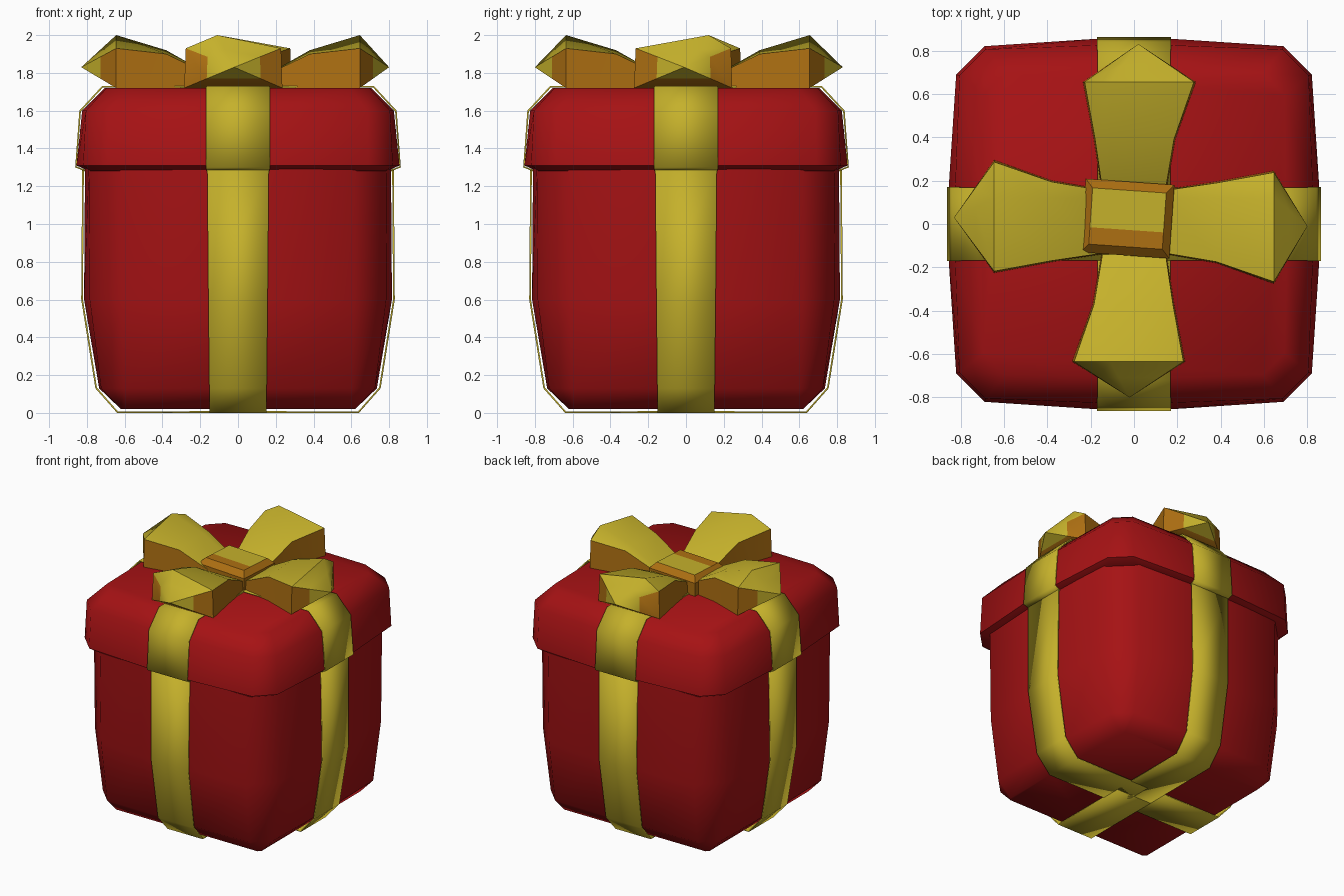
import bpy, bmesh, math
from mathutils import Matrix, Vector

if "Cube" in bpy.data.objects:
    bpy.data.objects.remove(bpy.data.objects["Cube"])


def material(name, rgb):
    m = bpy.data.materials.new(name)
    m.use_nodes = True
    m.diffuse_color = (*rgb, 1)
    m.node_tree.nodes["Principled BSDF"].inputs["Base Color"].default_value = (*rgb, 1)
    return m


RED = material("deep_red", (0.38, 0.006, 0.007))
YELLOW = material("ribbon_yellow", (0.56, 0.44, 0.024))
ORANGE = material("ribbon_orange", (0.42, 0.16, 0.006))


def finish(name, bm, mats, angle):
    bmesh.ops.recalc_face_normals(bm, faces=bm.faces)
    mesh = bpy.data.meshes.new(name)
    bm.to_mesh(mesh)
    bm.free()
    ob = bpy.data.objects.new(name, mesh)
    bpy.context.collection.objects.link(ob)
    for m in mats:
        mesh.materials.append(m)
    bpy.ops.object.select_all(action="DESELECT")
    ob.select_set(True)
    bpy.context.view_layer.objects.active = ob
    bpy.ops.object.shade_smooth_by_angle(angle=math.radians(angle))
    return ob


def bridge(bm, rings, close=True):
    """Join neighbouring rings of equal length with quads."""
    for a, b in zip(rings, rings[1:]):
        n = len(a)
        for i in range(n if close else n - 1):
            j = (i + 1) % n
            bm.faces.new((a[i], a[j], b[j], b[i]))


def shell(name, levels):
    """Chamfered square tub: each level is half width, chamfer, bulge, height."""
    bm = bmesh.new()
    rings = []
    for h, c, bulge, z in levels:
        side = [(h, c - h), (h + bulge, -0.16), (h + bulge, 0.16), (h, h - c)]
        rings.append([bm.verts.new(Matrix.Rotation(q * math.pi / 2, 3, "Z") @ Vector((x, y, z)))
                      for q in range(4) for x, y in side])
    bridge(bm, rings)
    bm.faces.new(rings[0])
    bm.faces.new(rings[-1])
    return finish(name, bm, [RED], 50)


# Box and lid
shell("box", [(0.62, 0.02, 0, 0.02), (0.725, 0.12, 0.01, 0.13),
              (0.785, 0.17, 0.03, 0.6), (0.79, 0.17, 0.02, 1.3)])
shell("lid", [(0.78, 0.13, 0.01, 1.28), (0.82, 0.13, 0.035, 1.31),
              (0.805, 0.12, 0.02, 1.6), (0.695, 0.1, 0.01, 1.72)])

# Ribbon strips: each point is reach, height, half width
BOX_PATH = [(0, 0, 0.15), (0.64, 0, 0.15), (0.755, 0.13, 0.152), (0.83, 0.6, 0.157), (0.825, 1.29, 0.163)]
LID_PATH = [(0.79, 1.27, 0.163), (0.862, 1.3, 0.17), (0.84, 1.6, 0.17), (0.72, 1.73, 0.168), (0, 1.73, 0.168)]


def strip(name, path, turn):
    bm = bmesh.new()
    rot = Matrix.Rotation(turn, 3, "Z")
    rows = [[bm.verts.new(rot @ Vector((u, v, z))) for v in (-w, w)] for u, z, w in path]
    bridge(bm, rows, close=False)
    ob = finish(name, bm, [YELLOW], 50)
    # make the sheet face outwards before thickening it inwards
    side = max(ob.data.polygons, key=lambda p: abs(p.normal.dot(rot @ Vector((1, 0, 0)))))
    if side.normal.dot(rot @ Vector((1, 0, 0))) < 0:
        ob.data.flip_normals()
    mod = ob.modifiers.new("thickness", "SOLIDIFY")
    mod.thickness = 0.009
    mod.offset = -1


def bow_loop(name, turn, lean, reach):
    """Puffed bow loop, flaring outwards to a pointed end."""
    bm = bmesh.new()
    place = Matrix.Translation((0, 0.01, 0)) @ Matrix.Rotation(turn, 4, "Z")
    rings = []
    # reach, right edge, left edge, top height, crest rise
    for u, r, l, top, rise in [(0.15, -0.15, 0.15, 1.79, 0), (0.38, -0.19, 0.185, 1.9, 0.02),
                               (0.645, -0.285, 0.235, 1.93, 0.07)]:
        pts = [(u, r, 1.72), (u, l, 1.72), (u, l * 0.97, top),
               (u, lean * 0.11, top + rise), (u, r * 0.97, top)]
        rings.append([bm.verts.new(place @ Vector(p)) for p in pts])
    tip = place @ Vector((reach, -0.02, 1.83))
    rings.append([bm.verts.new(v.co.lerp(tip, 0.45)) for v in rings[-1]])
    bridge(bm, rings)
    bm.faces.new(rings[0])
    end = bm.verts.new(tip)
    last = rings[-1]
    centre_patch = [bm.faces.new((last[i], last[(i + 1) % 5], end)) for i in range(5)]
    bmesh.ops.recalc_face_normals(bm, faces=bm.faces)
    # upper faces and the middle of the end are yellow, the rest is orange
    for f in bm.faces:
        f.material_index = 0 if f.normal.z > 0.25 or f in centre_patch else 1
    finish(name, bm, [YELLOW, ORANGE], 40)


# Four sides: ribbons and bow loops
for i, (side, lean, reach) in enumerate([("left", 1, 0.8), ("back", 1, 0.82),
                                         ("right", -1, 0.83), ("front", -1, 0.81)]):
    turn = i * math.pi / 2
    strip("box_ribbon_" + side, BOX_PATH, turn)
    strip("lid_ribbon_" + side, LID_PATH, turn)
    bow_loop("bow_loop_" + side, turn, lean, reach)

# Knot: orange block with rounded shoulders and a yellow patch on top
bm = bmesh.new()
tilt = Matrix.Translation((-0.03, 0.025, 0)) @ Matrix.Rotation(-0.07, 4, "Z")
knot = [[bm.verts.new(tilt @ Vector((sx * w, sy * d, z))) for sx, sy in ((-1, -1), (1, -1), (1, 1), (-1, 1))]
        for w, d, z in ((0.205, 0.17, 1.72), (0.205, 0.17, 1.82), (0.17, 0.13, 1.86))]
bridge(bm, knot)
low, high = knot[-1][:2], knot[-1][2:]
mid = [bm.verts.new(a.co.lerp(b.co, 0.3)) for a, b in ((low[0], high[1]), (low[1], high[0]))]
bm.faces.new((low[0], low[1], mid[1], mid[0]))
patch = bm.faces.new((mid[0], mid[1], high[0], high[1]))
for f in bm.faces:
    f.material_index = 1
patch.material_index = 0
finish("bow_knot", bm, [YELLOW, ORANGE], 30)
